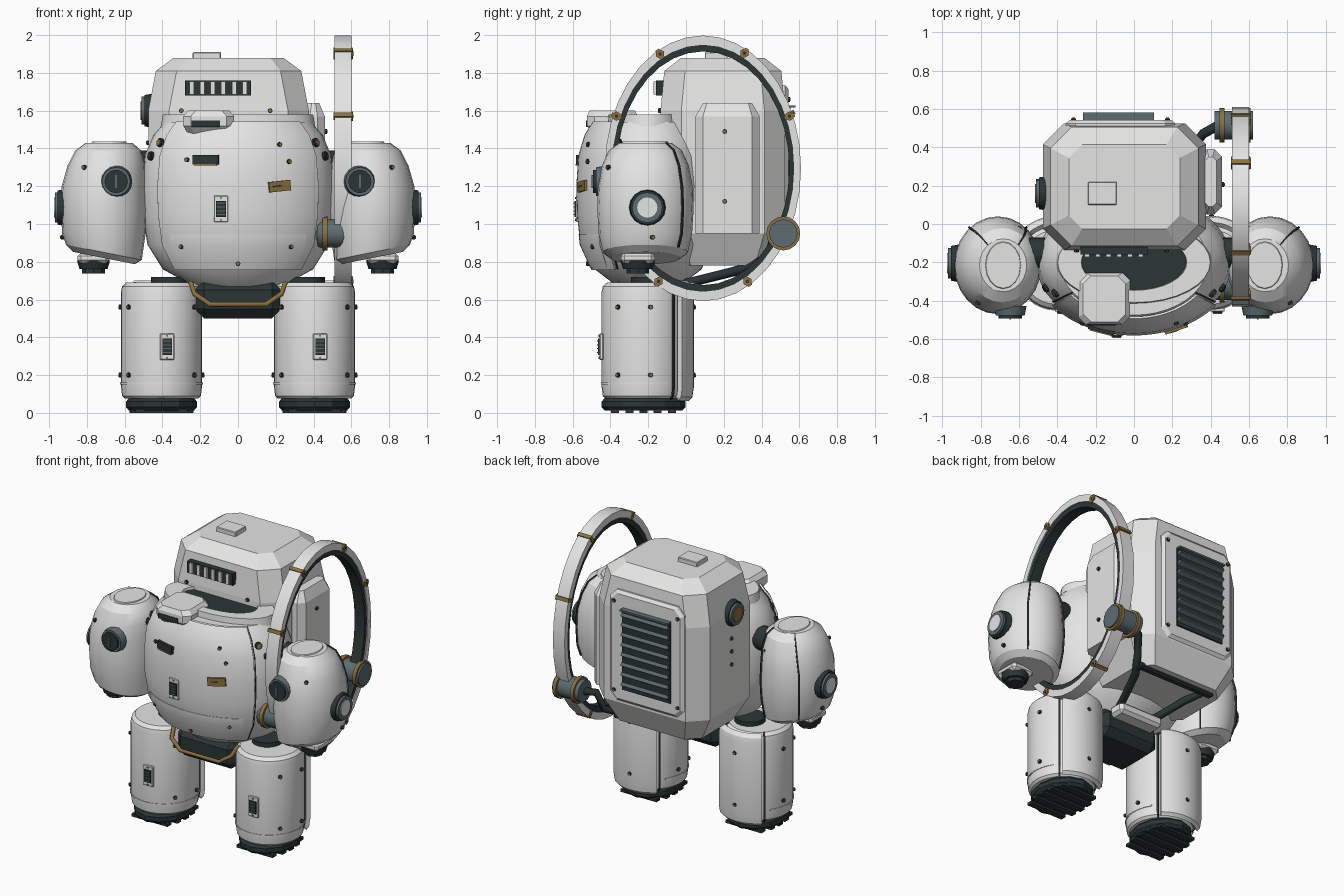
import bpy, bmesh, math
from mathutils import Vector, Matrix

if "Cube" in bpy.data.objects:
    bpy.data.objects.remove(bpy.data.objects["Cube"])


def material(name, r, g, b):
    m = bpy.data.materials.new(name)
    m.use_nodes = True
    m.diffuse_color = (r, g, b, 1)
    m.node_tree.nodes["Principled BSDF"].inputs["Base Color"].default_value = (r, g, b, 1)
    return m


WHITE = material("off_white", .78, .78, .775)
DARK = material("dark_rubber", .024, .036, .036)
STEEL = material("blue_steel", .11, .15, .165)
GOLD = material("dull_gold", .25, .165, .05)


def add(name, bm, mat, smooth=None):
    bmesh.ops.recalc_face_normals(bm, faces=bm.faces)
    for e in bm.edges:
        e.smooth = not e.is_boundary
    me = bpy.data.meshes.new(name)
    bm.to_mesh(me)
    bm.free()
    me.materials.append(mat)
    ob = bpy.data.objects.new(name, me)
    bpy.context.collection.objects.link(ob)
    if smooth:
        bpy.ops.object.select_all(action='DESELECT')
        ob.select_set(True)
        bpy.context.view_layer.objects.active = ob
        bpy.ops.object.shade_smooth_by_angle(angle=math.radians(smooth))
    return ob


def box(name, loc, size, mat, bevel=0, turn=0):
    bm = bmesh.new()
    bmesh.ops.create_cube(bm, size=1, matrix=Matrix.Diagonal((*size, 1)))
    if bevel:
        bmesh.ops.bevel(bm, geom=bm.edges[:], offset=bevel, segments=1, affect='EDGES')
    ob = add(name, bm, mat)
    ob.location, ob.rotation_euler.z = loc, turn
    return ob


def chamfered_loft(name, loc, sections, mat):
    """Stack of rectangles with cut corners: height, half width, half depth, cut."""
    bm = bmesh.new()
    rows = []
    for z, w, d, c in sections:
        pts = [(w - c, -d), (w, c - d), (w, d - c), (w - c, d), (c - w, d), (-w, d - c), (-w, c - d), (c - w, -d)]
        rows.append([bm.verts.new((x, y, z)) for x, y in pts])
    for a, b in zip(rows, rows[1:]):
        for i in range(8):
            bm.faces.new((a[i], a[(i + 1) % 8], b[(i + 1) % 8], b[i]))
    bm.faces.new(rows[0])
    bm.faces.new(rows[-1])
    ob = add(name, bm, mat)
    ob.location = loc
    return ob


def disc(name, loc, direction, r, depth, mat, n=16, r2=None):
    bm = bmesh.new()
    bmesh.ops.create_cone(bm, cap_ends=True, segments=n, radius1=r, radius2=r2 or r, depth=depth)
    ob = add(name, bm, mat, 35)
    ob.location = loc
    ob.rotation_euler = Vector(direction).to_track_quat('Z', 'Y').to_euler()


def bolt(name, loc, d):
    d = Vector(d)
    disc(name, loc, d, .013, .016, DARK, 8)
    disc(name + "_head", Vector(loc) + d * .004, d, .009, .016, GOLD, 6)


def lathe(name, profile, rx, ry, loc, mat, n=32, span=None, off=0, loop=False, smooth=30, thick=0):
    """Elliptical lathe; span gives a sector in degrees, with zero at the front."""
    a0, a1 = span or (0, 360)
    bm = bmesh.new()
    cols = []
    for i in range(n + 1 if span else n):
        a = math.radians(a0 + (a1 - a0) * i / n)
        cols.append([bm.verts.new((math.sin(a) * (r * rx + off), -math.cos(a) * (r * ry + off), z))
                     for r, z in profile])
    k = len(profile)
    for i in range(n):
        p, q = cols[i], cols[(i + 1) % len(cols)]
        for j in range(k if loop else k - 1):
            bm.faces.new((p[j], q[j], q[(j + 1) % k], p[(j + 1) % k]))
    if not span and not loop:
        bm.faces.new([c[0] for c in cols])
        bm.faces.new([c[-1] for c in cols])
    ob = add(name, bm, mat, smooth)
    ob.location = loc
    if thick:
        s = ob.modifiers.new("thickness", 'SOLIDIFY')
        s.thickness, s.offset = thick, 0
    return ob


def tube(name, pts, r, mat):
    cu = bpy.data.curves.new(name, 'CURVE')
    cu.dimensions, cu.bevel_depth, cu.bevel_resolution, cu.use_fill_caps = '3D', r, 1, True
    sp = cu.splines.new('POLY')
    sp.points.add(len(pts) - 1)
    for p, co in zip(sp.points, pts):
        p.co = (*co, 1)
    cu.materials.append(mat)
    bpy.context.collection.objects.link(bpy.data.objects.new(name, cu))


def port(name, loc, d, r, core):
    # Stepped round fitting
    loc, d = Vector(loc), Vector(d)
    disc(name + "_rim", loc, d, r, .04, DARK, 16, r * .92)
    disc(name + "_ring", loc + d * .015, d, r * .82, .04, STEEL, 16)
    disc(name + "_core", loc + d * .02, d, r * .55, .04, core, 16)


# Torso
BODY = [(.42, .66), (.78, .76), (.94, .89), (.99, 1.05), (1, 1.2), (.97, 1.36), (.88, 1.47), (.76, 1.54)]
TX, TY, TC = .51, .362, -.2
lathe("torso", BODY, TX, TY, (0, TC, 0), WHITE, 40)
lathe("chest_shell", BODY[1:], TX, TY, (0, TC, 0), WHITE, 24, (-54, 54), .013, thick=.012)
lathe("belly_plate", [(.79, .77), (.94, .89), (.957, .945)], TX, TY, (0, TC, 0), WHITE, 20, (-45, 45), .019, thick=.006)
lathe("collar", [(.8, 1.52), (.78, 1.58), (.54, 1.58), (.52, 1.52)], TX, .27, (0, TC, 0), WHITE, 32, loop=True)
lathe("neck_well", [(.54, 1.54), (.54, 1.562)], TX, .27, (0, TC, 0), DARK, 32)
for s in (-1, 1):
    lathe("torso_seam", BODY[1:], TX, TY, (0, TC, 0), DARK, 1, (s * 55, s * 56), .003, thick=.006)


def on_chest(x, z, out=.022):
    for (r0, z0), (r1, z1) in zip(BODY, BODY[1:]):
        if z0 <= z <= z1:
            r = r0 + (r1 - r0) * (z - z0) / (z1 - z0)
    a = math.asin(x / (TX * r))
    return (x, TC - math.cos(a) * TY * r - out, z), math.atan2(math.sin(a) / TX, math.cos(a) / TY)


def chest_plate(name, x, z, w, h, d, mat, tilt=0):
    loc, turn = on_chest(x, z)
    box(name, loc, (w, d, h), mat, turn=turn).rotation_euler.y = tilt


def grille(name, x, y, z):
    box(name + "_frame", (x, y, z), (.075, .02, .14), WHITE, .004)
    box(name + "_core", (x, y - .01, z), (.052, .016, .085), DARK)
    for i in range(4):
        box(name + "_bar", (x, y - .018, z - .03 + i * .02), (.046, .01, .005), STEEL)
    for s in (-1, 1):
        disc(name + "_screw", (x, y - .011, z + s * .058), (0, -1, 0), .006, .01, GOLD, 6)


grille("chest_grille", -.09, -.572, 1.08)
chest_plate("label_plate", .22, 1.2, .12, .055, .018, GOLD, -.1)
chest_plate("label_mark", .205, 1.2, .05, .008, .022, DARK, -.1)
chest_plate("chest_slot", -.17, 1.34, .14, .05, .022, DARK)
chest_plate("slot_lip", -.17, 1.314, .12, .008, .03, GOLD)
for x, z in ((-.27, 1.34), (.27, 1.33), (-.3, .88), (.28, .88), (0, .79), (.22, 1.42)):
    loc, turn = on_chest(x, z)
    bolt("chest_bolt", loc, (math.sin(turn), -math.cos(turn), 0))
for s in (-1, 1):
    for x, z, core in ((.46, 1.36, DARK), (.41, 1.43, GOLD)):
        loc, turn = on_chest(s * x, z, .004)
        d = Vector((math.sin(turn), -math.cos(turn), .2))
        disc("side_socket", loc, d, .024, .02, DARK, 10)
        disc("side_socket_core", Vector(loc) + d * .004, d, .016, .02, core, 10)

# Sensor box above the chest
chamfered_loft("sensor_head", (-.155, -.39, 1.54), [(-.06, .11, .1, .03), (-.02, .135, .135, .04),
                                                    (.03, .135, .135, .04), (.06, .11, .12, .04)], WHITE)
box("sensor_slot", (-.17, -.525, 1.53), (.15, .008, .035), DARK)

# Pelvis and handle
box("pelvis", (0, -.2, .6), (.46, .36, .2), DARK, .05)
box("pelvis_rear_plate", (0, .02, .66), (.34, .12, .08), WHITE, .02)
tube("front_handle", [(-.25, -.35, .69), (-.23, -.4, .63), (-.15, -.42, .575), (.15, -.42, .575),
                      (.23, -.4, .63), (.25, -.35, .69)], .014, GOLD)

# Legs and arms
LEG = [(.9, .075), (.97, .09), (1, .14), (1, .64), (.97, .67), (.87, .69)]
ARM = [(.72, .82), (.88, .85), (.97, .95), (1, 1.08), (.98, 1.2), (.9, 1.31), (.76, 1.39), (.54, 1.43)]
for s in (-1, 1):
    x = s * .405
    c = (x, -.225, 0)
    lathe("leg", LEG, .215, .222, c, WHITE, 32)
    lathe("leg_collar", [(1, .15), (1, .16)], .215, .222, c, WHITE, 32, (-125, 125), .002, thick=.004)
    lathe("leg_back_plate", LEG, .215, .222, c, WHITE, 10, (140, 220), .03, thick=.03)
    for a in (135, -135):
        lathe("leg_seam", LEG, .215, .222, c, DARK, 1, (a - 1.6, a + 1.6), .003, thick=.01)
    lathe("foot", [(.8, .012), (.87, .03), (.87, .06), (.8, .08)], .215, .255, c, DARK, 12, smooth=20)
    for i in range(5):
        y = -.375 + i * .075
        box("sole_tread", (x, y, .01), (.34 * math.sqrt(1 - ((y + .225) / .26) ** 2), .042, .02), DARK)
    grille("leg_grille", x + .03, -.447, .35)
    for a in (-52, 52, 100, -100, 180):
        d = Vector((math.sin(math.radians(a)), -math.cos(math.radians(a)), 0))
        for z in (.2, .56):
            bolt("leg_bolt", Vector(c) + d * (.265 if a == 180 else .219) + Vector((0, 0, z)), d)
    disc("hip_joint", (s * .36, -.19, .69), (0, 0, 1), .1, .06, DARK, 16)

    x = s * .71
    c = (x, -.215, 0)
    arm = lathe("arm", ARM, .228, .255, c, WHITE, 24)
    cap = lathe("arm_cap", [(.42, 1.425), (.4, 1.436)], .225, .3, c, WHITE, 16)
    seams = [lathe("arm_seam", ARM[1:], .228, .255, c, DARK, 1, (a - 1.3, a + 1.3), .003, thick=.01)
             for a in (140, -140)]
    for ob in (arm, cap, *seams):
        for v in ob.data.vertices:
            if v.co.z < .9:
                v.co.z += .2 * s * v.co.x  # underside slopes up outwards
            v.co.x -= s * .12 * max(0, v.co.z - 1.2)  # crown leans inwards
    for a, z in ((28, 1.3), (150, .95), (-150, 1.3), (100, .93)):
        d = Vector((math.sin(math.radians(s * a)), -math.cos(math.radians(s * a)), 0))
        bolt("arm_bolt", Vector(c) + d * .222 + Vector((0, 0, z)), d)
    box("wrist", (s * .765, -.255, .82), (.17, .18, .06), WHITE, .02)
    disc("hand_socket", (s * .765, -.255, .783), (0, 0, 1), .078, .045, DARK, 10, .092)
    disc("hand_tip", (s * .765, -.255, .75), (0, 0, 1), .06, .025, DARK, 8)
    disc("arm_port_rim", (s * .645, -.452, 1.225), (0, -1, 0), .085, .05, STEEL, 16, .075)
    disc("arm_port", (s * .645, -.472, 1.225), (0, -1, 0), .062, .04, DARK, 12)
    box("arm_port_slot", (s * .645, -.495, 1.225), (.01, .008, .07), STEEL)
    port("elbow_port", (s * .935, -.205, 1.087), (s, 0, 0), .098, WHITE)
    disc("shoulder_joint", (s * .5, -.15, 1.31), (1, 0, 0), .08, .26, DARK, 20)

# Backpack
chamfered_loft("backpack", (-.05, .195, 0), [(.78, .33, .25, .08), (.95, .425, .33, .11), (1.6, .425, .33, .11),
                                             (1.81, .385, .31, .11), (1.88, .29, .22, .07)], WHITE)
box("top_hatch", (-.165, .16, 1.89), (.15, .12, .04), WHITE, .004)
box("front_vent", (-.105, -.135, 1.72), (.35, .05, .08), DARK)
for i in range(6):
    box("vent_bar", (-.245 + i * .056, -.16, 1.72), (.024, .024, .07), WHITE)
for x in (-.3, .17):
    bolt("pack_bolt", (x, -.137, 1.6), (0, -1, 0))
chamfered_loft("side_panel", (.4, .22, 0), [(.95, .06, .17, .04), (1.57, .06, .17, .04), (1.64, .03, .13, .02)], WHITE)
for z in (1.12, 1.49):
    bolt("panel_bolt", (.462, .205, z), (1, 0, 0))
port("pack_port", (-.475, .16, 1.6), (-1, 0, 0), .09, GOLD)
for z in (1.25, 1.34, 1.43):
    bolt("pack_side_bolt", (-.475, .18, z), (-1, 0, 0))
# Rear louvres on a plate with cut corners
frame = chamfered_loft("rear_frame", (-.07, .5, 1.35), [(0, .285, .385, .05), (.025, .285, .385, .05),
                                                        (.042, .265, .365, .045)], WHITE)
frame.rotation_euler.x = -math.pi / 2
box("louvre_core", (-.08, .538, 1.34), (.37, .03, .56), DARK)
box("louvre_header", (-.08, .555, 1.622), (.37, .05, .012), STEEL)
for i in range(8):
    slat = box("louvre", (-.08, .555, 1.1 + i * .069), (.36, .045, .024), STEEL)
    slat.rotation_euler.x = .55
for x in (-.315, .175):
    for z in (1.04, 1.66):
        bolt("frame_bolt", (x, .542, z), (0, 1, 0))

# Side ring and clamps
RC = Vector((.555, .09, 1.295))
RY, RZ = .519, .703


def ring(name, r0, r1, w, mat):
    ob = lathe(name, [(r0, -w), (r1, -w), (r1, w), (r0, w)], RZ, RY, RC, mat, 36, loop=True, smooth=20)
    ob.rotation_euler.y = math.pi / 2


ring("ring_band", .93, 1, .045, WHITE)
ring("ring_liner", .88, .935, .038, DARK)
for a in (24, 64, 117, 156, 242, 298):
    t = math.radians(a)
    p = RC + Vector((0, math.cos(t) * RY * .965, math.sin(t) * RZ * .965))
    clamp = box("ring_clamp", p, (.1, .056, .024), GOLD)
    clamp.rotation_euler.x = math.atan2(math.sin(t) / RZ, math.cos(t) / RY)
    disc("clamp_bolt", p + Vector((.047, 0, 0)), (1, 0, 0), .025, .014, GOLD, 6)
    disc("clamp_socket", p + Vector((.051, 0, 0)), (1, 0, 0), .01, .01, DARK, 6)

# Ring pivots and struts
for y in (.515, -.32):
    disc("pivot_barrel", (.52, y, .95), (1, 0, 0), .075, .2, STEEL, 16)
    for x in (.46, .595):
        disc("pivot_collar", (x, y, .95), (1, 0, 0), .09, .026, GOLD, 16)
    disc("pivot_cap", (.607, y, .95), (1, 0, 0), .07, .02, STEEL, 16)
disc("pivot_mount", (.42, -.33, .95), (1, 0, 0), .055, .08, GOLD, 12)
tube("rear_strut", [(.44, .515, .95), (.36, .47, .94), (.33, .43, .82), (.24, .3, .76), (.12, -.02, .68)], .025, DARK)
tube("right_strut", [(-.25, .36, .78), (-.2, .25, .75), (-.12, -.02, .68)], .025, DARK)
box("strut_crossbar", (-.02, .38, .78), (.6, .05, .04), DARK, .01)
